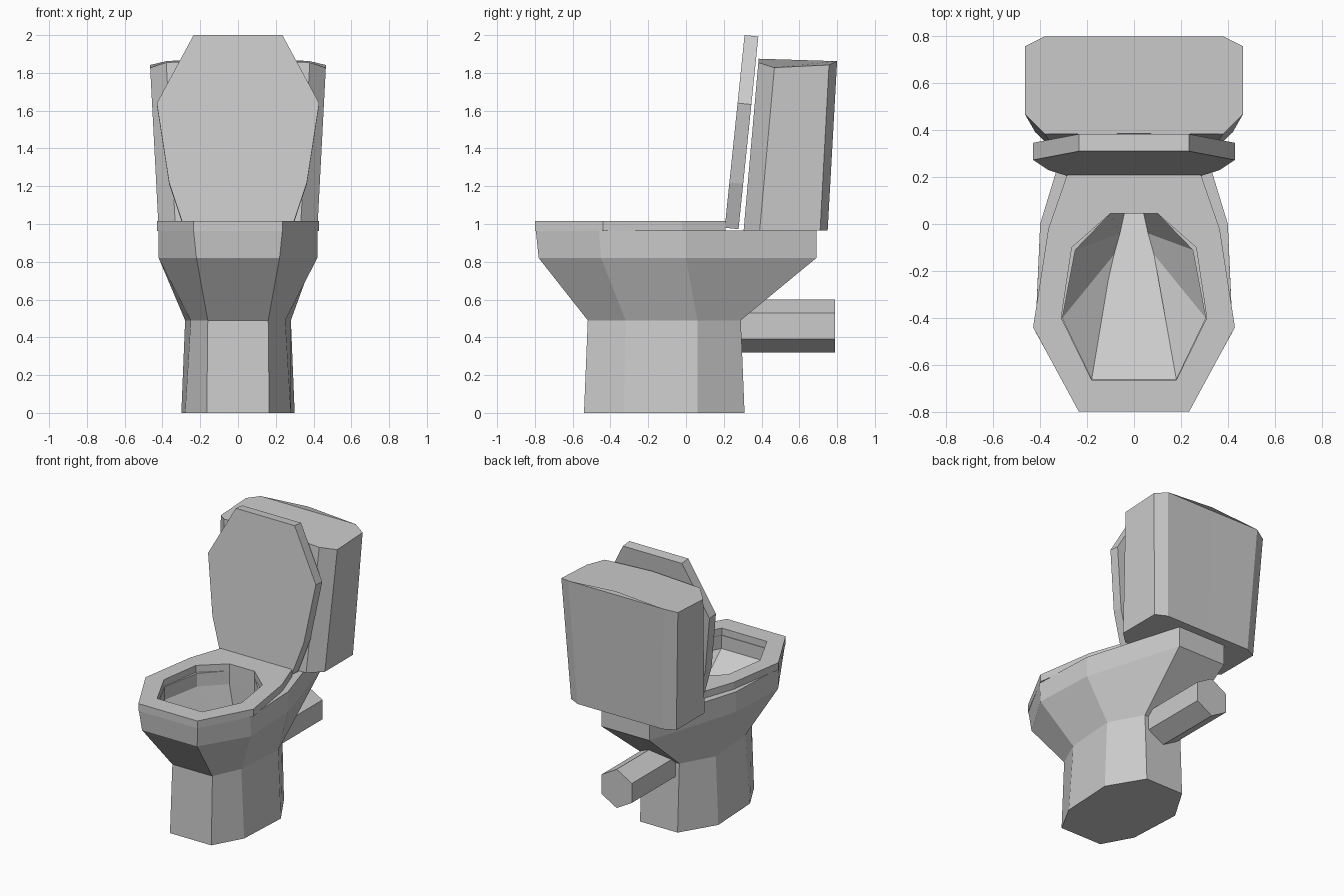
import bpy, bmesh, math

if "Cube" in bpy.data.objects:
    bpy.data.objects.remove(bpy.data.objects["Cube"])


def ring(half, z=None, mid=None):
    """Mirror a half outline (x, y[, z]) into a full loop; mid = optional centre points (front, back)."""
    pts = [(p[0], p[1], p[2] if z is None else z) for p in half]
    left = [(-x, y, h) for x, y, h in reversed(pts)]
    if mid:
        return [mid[0]] + pts + [mid[1]] + left
    return pts + left


def loft(name, rings, closed=False):
    """Skin consecutive loops; cap the ends, or join last to first when closed."""
    bm = bmesh.new()
    loops = [[bm.verts.new(p) for p in r] for r in rings]
    pairs = list(zip(loops, loops[1:]))
    if closed:
        pairs.append((loops[-1], loops[0]))
    else:
        bm.faces.new(loops[0])
        bm.faces.new(loops[-1])
    for a, b in pairs:
        n = len(a)
        for i in range(n):
            j = (i + 1) % n
            bm.faces.new((a[i], a[j], b[j], b[i]))
    bmesh.ops.recalc_face_normals(bm, faces=bm.faces)
    mesh = bpy.data.meshes.new(name)
    bm.to_mesh(mesh)
    bm.free()
    ob = bpy.data.objects.new(name, mesh)
    bpy.context.collection.objects.link(ob)
    return ob


# Pedestal and bowl: outside upwards, over the rim, then down the basin
bowl_hole = [(0.18, -0.66), (0.305, -0.40), (0.25, -0.11), (0.10, 0.045)]
basin = [(0.11, -0.24), (0.085, -0.13), (0.06, -0.04), (0.04, 0.05)]
loft("bowl", [
    ring([(0.165, -0.54), (0.28, -0.33), (0.30, 0.06), (0.15, 0.31)], 0.0),
    ring([(0.16, -0.52), (0.25, -0.32), (0.28, 0.06), (0.15, 0.29)], 0.49),
    ring([(0.22, -0.78), (0.42, -0.45), (0.40, 0.0), (0.19, 0.69)], 0.82),
    ring([(0.235, -0.795), (0.42, -0.46), (0.40, 0.0), (0.19, 0.69)], 0.965),
    ring(bowl_hole, 0.965),
    ring(bowl_hole, 0.87),
    ring([(x, y, 0.52 - 0.42 * (y - 0.05)) for x, y in basin]),
])

# Seat ring
seat_out = [(0.235, -0.80), (0.43, -0.44), (0.365, -0.02), (0.285, 0.21)]
seat_in = [(0.18, -0.665), (0.31, -0.40), (0.265, -0.10), (0.10, 0.045)]
loft("seat", [ring(seat_out, 0.962), ring(seat_out, 1.015),
              ring(seat_in, 1.015), ring(seat_in, 0.962)], closed=True)

# Raised lid, leaning back slightly
lid = [(0.235, 2.0), (0.43, 1.64), (0.365, 1.22), (0.285, 0.98)]
loft("lid", [ring([(x, 0.205 + off + 0.103 * (z - 0.98), z - off * 0.1) for x, z in lid])
             for off in (0.0, 0.073)])

# Cistern with flared sides and a crowned top
loft("cistern", [
    ring([(0.33, 0.305), (0.42, 0.39), (0.42, 0.71), (0.34, 0.75)], 0.965,
         mid=[(0, 0.305, 0.965), (0, 0.75, 0.965)]),
    ring([(0.38, 0.383, 1.855), (0.465, 0.468, 1.828), (0.465, 0.757, 1.842), (0.38, 0.80, 1.862)],
         mid=[(0, 0.385, 1.875), (0, 0.80, 1.888)]),
])

# Hexagonal waste pipe out of the back
loft("waste_pipe", [
    [(0.14 * math.sin(math.radians(60 * i)), y, 0.46 + 0.14 * math.cos(math.radians(60 * i)))
     for i in range(6)] for y in (0.2, 0.79)])
